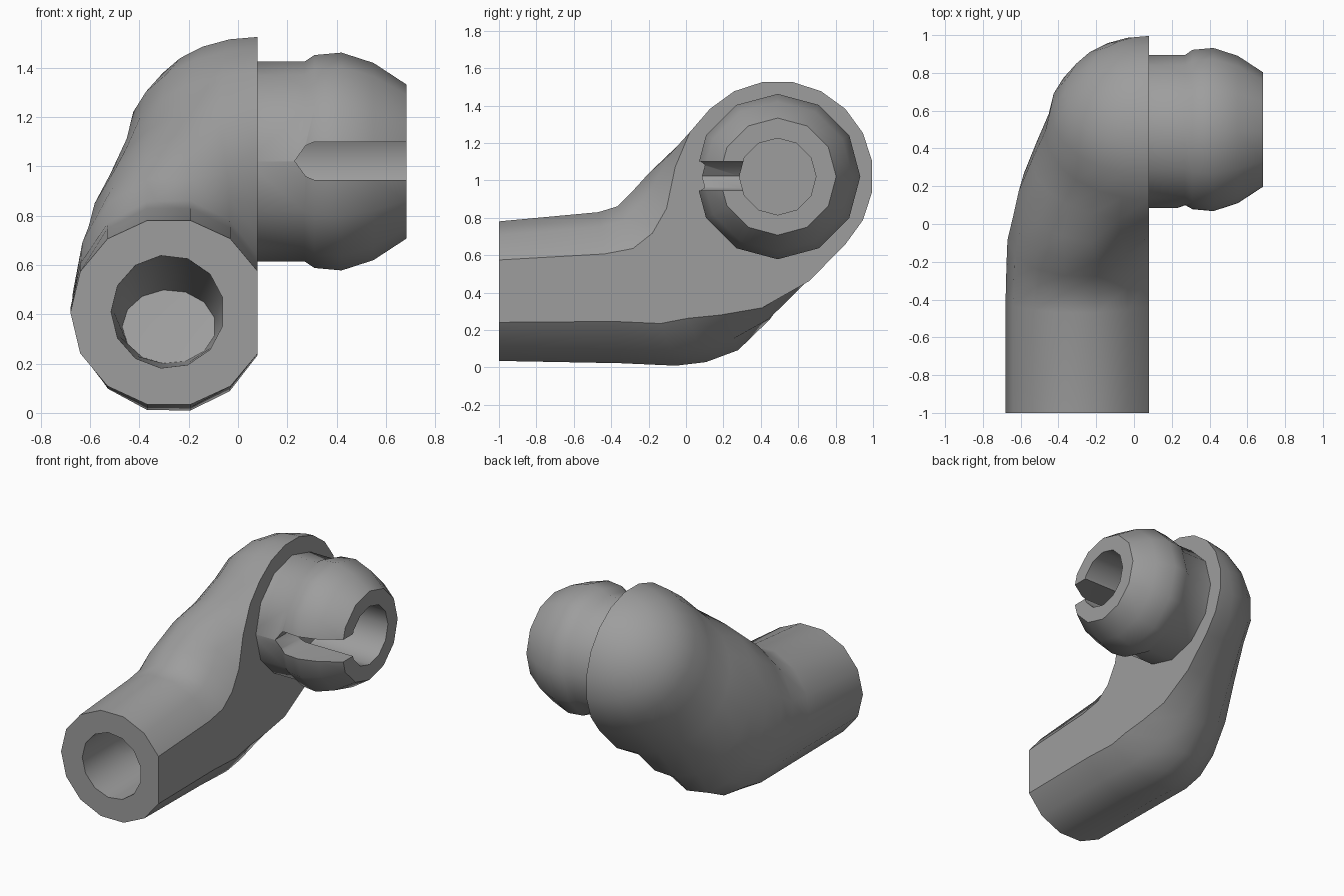
import bpy, bmesh, math
from mathutils import Vector

cube = bpy.data.objects.get("Cube")
if cube:
    bpy.data.objects.remove(cube, do_unlink=True)

grey = bpy.data.materials.new("plain_grey")
grey.use_nodes = True
COLOUR = (0.34, 0.34, 0.34, 1)
grey.diffuse_color = COLOUR
grey.node_tree.nodes["Principled BSDF"].inputs["Base Color"].default_value = COLOUR

FLAT_X = 0.08                      # plane of the arm's flat inner side
SHOULDER = Vector((0.49, 1.02))    # shoulder axis in y, z


def make_object(name, bm):
    bmesh.ops.remove_doubles(bm, verts=bm.verts, dist=0.002)
    bmesh.ops.recalc_face_normals(bm, faces=bm.faces)
    mesh = bpy.data.meshes.new(name)
    bm.to_mesh(mesh)
    bm.free()
    mesh.materials.append(grey)
    obj = bpy.data.objects.new(name, mesh)
    bpy.context.collection.objects.link(obj)
    return obj


def select_only(obj):
    bpy.ops.object.select_all(action='DESELECT')
    obj.select_set(True)
    bpy.context.view_layer.objects.active = obj


def smooth(obj, degrees=40):
    select_only(obj)
    bpy.ops.object.shade_smooth_by_angle(angle=math.radians(degrees))


def loft(bm, rings):
    """Join closed rings of equal length with quads."""
    loops = [[bm.verts.new(p) for p in ring] for ring in rings]
    for a, b in zip(loops, loops[1:]):
        for i in range(len(a)):
            j = (i + 1) % len(a)
            bm.faces.new((a[i], a[j], b[j], b[i]))


def section(top, bottom, cx, depth, steps=12):
    """Round section between two (y, z) points, cut off at the flat plane."""
    top, bottom = Vector(top), Vector(bottom)
    mid, half = (top + bottom) / 2, (top - bottom) / 2
    limit = math.acos(-min((FLAT_X - cx) / depth, 0.97))
    ring = []
    for i in range(steps + 1):
        t = limit * (2 * i / steps - 1)
        yz = mid + half * math.sin(t)
        ring.append((cx - depth * math.cos(t), yz.x, yz.y))
    return ring


# Arm: wrist socket from its floor outwards, then the sleeve up to the shoulder
rings = [section((-0.3, 0.36), (-0.3, 0.36), -0.28, 0.001),
         section((-0.25, 0.5), (-0.38, 0.2), -0.28, 0.19),
         section((-0.65, 0.635), (-0.65, 0.19), -0.28, 0.225),
         section((-1, 0.64), (-1, 0.18), -0.285, 0.23),
         section((-1, 0.79), (-1, 0.025), -0.28, 0.40),
         section((-0.47, 0.84), (-0.35, 0.012), -0.28, 0.40),
         section((-0.37, 0.87), (-0.05, 0), -0.275, 0.40),
         section((-0.28, 0.96), (0.11, 0.02), -0.27, 0.40),
         section((-0.2, 1.04), (0.28, 0.09), -0.24, 0.40),
         section((-0.1, 1.14), (0.45, 0.25), -0.16, 0.45),
         section((0.02, 1.26), (0.66, 0.46), 0.03, 0.57)]

# Rounded shoulder cap
RADIUS, DEPTH = 0.512, 0.55
along = Vector((1, 1)).normalized()
across = Vector((-1, 1)).normalized()
for k in range(6):
    phi = math.radians(18 * k)
    mid = SHOULDER + along * RADIUS * math.sin(phi)
    size = max(math.cos(phi), 0.001)
    rings.append(section(mid + across * RADIUS * size,
                         mid - across * RADIUS * size, FLAT_X, DEPTH * size))
bm = bmesh.new()
loft(bm, rings)
arm = make_object("arm_sleeve", bm)
smooth(arm)
for edge in arm.data.edges:        # crisp border round the flat side
    if all(abs(arm.data.vertices[v].co.x - FLAT_X) < 0.001 for v in edge.vertices):
        edge.use_edge_sharp = True

# Shoulder peg: lathed collar, ball and bore
profile = [(0.03, 0), (0.03, 0.405), (0.27, 0.405), (0.31, 0.432), (0.42, 0.442),
           (0.55, 0.40), (0.683, 0.313), (0.683, 0.205), (0.2, 0.205), (0.2, 0)]
SIDES = 12
bm = bmesh.new()
loft(bm, [[(x, SHOULDER.x + r * math.cos(2 * math.pi * i / SIDES),
            SHOULDER.y + r * math.sin(2 * math.pi * i / SIDES)) for i in range(SIDES)]
          for x, r in profile])
peg = make_object("shoulder_peg", bm)

# Pointed slot through the front of the peg
outline = [(0.23, 1.022), (0.275, 1.085), (0.31, 1.1), (0.8, 1.1),
           (0.8, 0.945), (0.31, 0.945), (0.275, 0.96)]
bm = bmesh.new()
loft(bm, [[(x, y, z) for x, z in outline] for y in (-0.05, 0.4)])
bmesh.ops.holes_fill(bm, edges=bm.edges)
cutter = make_object("slot_cutter", bm)
cutter.hide_render = True
cut = peg.modifiers.new("slot", 'BOOLEAN')
cut.operation = 'DIFFERENCE'
cut.solver = 'EXACT'
cut.object = cutter
select_only(peg)
bpy.ops.object.modifier_apply(modifier=cut.name)
bpy.data.objects.remove(cutter, do_unlink=True)
smooth(peg)
